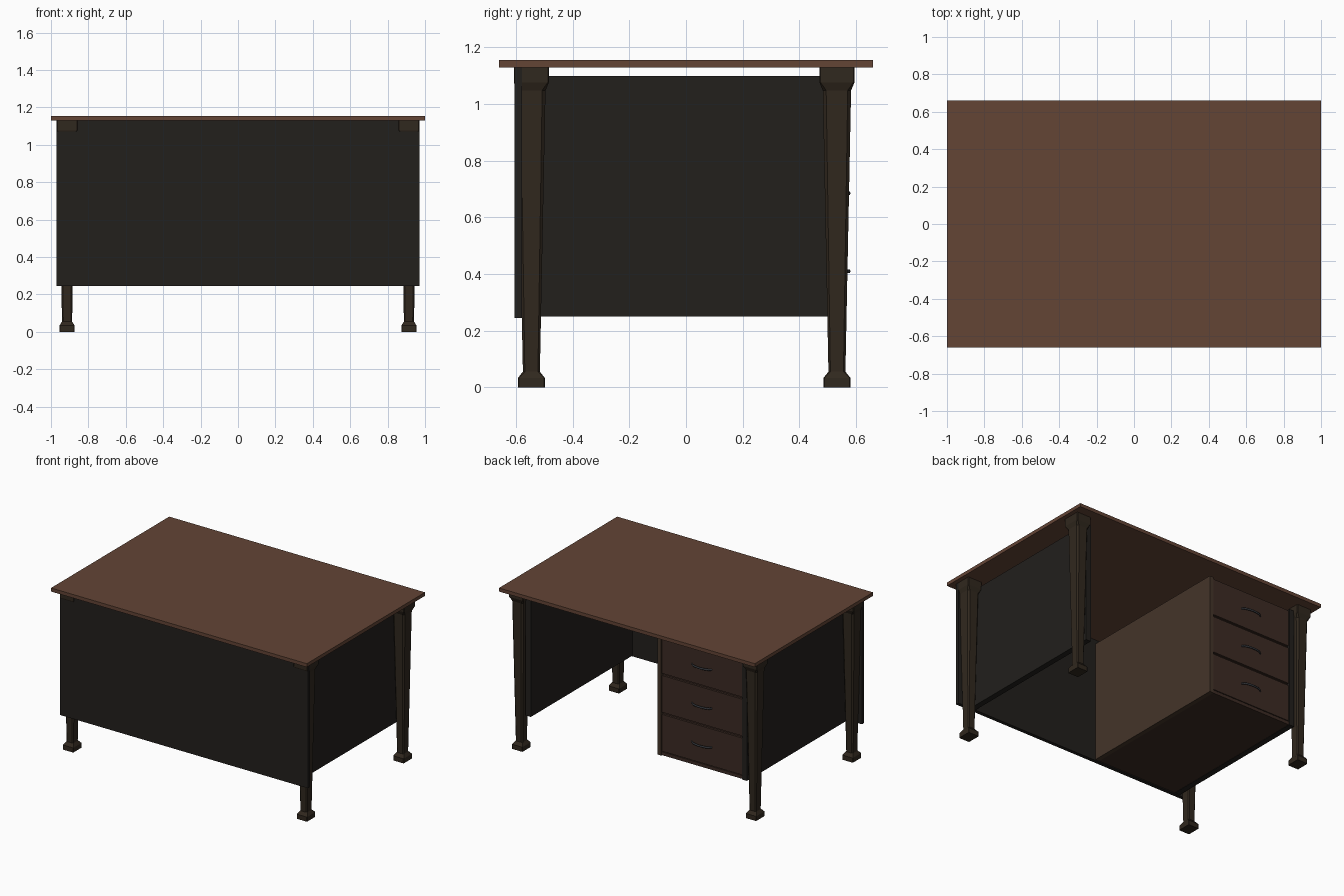
import bpy, bmesh, math

if "Cube" in bpy.data.objects:
    bpy.data.objects.remove(bpy.data.objects["Cube"])


def material(name, rgb):
    m = bpy.data.materials.new(name)
    m.diffuse_color = (*rgb, 1)
    m.use_nodes = True
    m.node_tree.nodes["Principled BSDF"].inputs["Base Color"].default_value = m.diffuse_color
    return m


TOP = material("top_wood", (0.125, 0.058, 0.036))
PANEL = material("dark_panel", (0.016, 0.014, 0.012))
LEG = material("leg_wood", (0.030, 0.021, 0.013))
CABINET = material("cabinet_wood", (0.058, 0.035, 0.022))
DRAWER = material("drawer_wood", (0.045, 0.024, 0.017))
METAL = material("handle_metal", (0.05, 0.055, 0.065))


def finish(name, bm, mat):
    bmesh.ops.recalc_face_normals(bm, faces=bm.faces)
    me = bpy.data.meshes.new(name)
    bm.to_mesh(me)
    bm.free()
    me.materials.append(mat)
    ob = bpy.data.objects.new(name, me)
    bpy.context.collection.objects.link(ob)
    return ob


def box(name, x, y, z, mat):
    """Box from (min, max) ranges on each axis."""
    bm = bmesh.new()
    bmesh.ops.create_cube(bm, size=1)
    for v in bm.verts:
        for i, (lo, hi) in enumerate((x, y, z)):
            v.co[i] = (lo + hi) / 2 + v.co[i] * (hi - lo)
    return finish(name, bm, mat)


def leg(name, cx, cy):
    """Tapered leg with chamfered corners: (z, half x, half y, chamfer)."""
    profile = [(0, .041, .0475, .003), (.033, .041, .0475, .003),
               (.055, .027, .030, .007), (1.048, .045, .050, .012),
               (1.077, .056, .062, .004), (1.13, .056, .062, .004)]
    bm = bmesh.new()
    rings = []
    for z, a, b, c in profile:
        pts = [(a, -b + c), (a, b - c), (a - c, b), (-a + c, b),
               (-a, b - c), (-a, -b + c), (-a + c, -b), (a - c, -b)]
        rings.append([bm.verts.new((cx + x, cy + y, z)) for x, y in pts])
    for lo, hi in zip(rings, rings[1:]):
        for i in range(8):
            j = (i + 1) % 8
            bm.faces.new((lo[i], lo[j], hi[j], hi[i]))
    bm.faces.new(rings[0])
    bm.faces.new(rings[-1])
    finish(name, bm, LEG)


def handle(name, cx, y, z):
    """Bowed bar handle swept along an arc."""
    bm = bmesh.new()
    rings = []
    n = 10
    for i in range(n + 1):
        t = -1 + 2 * i / n
        out = y + 0.026 * math.cos(t * math.pi / 2) ** 0.6 if abs(t) < 1 else y - 0.002
        rings.append([bm.verts.new((cx + 0.08 * t, out + 0.005 * math.cos(k * math.pi / 3),
                                    z + 0.007 * math.sin(k * math.pi / 3))) for k in range(6)])
    for a, b in zip(rings, rings[1:]):
        for k in range(6):
            m = (k + 1) % 6
            bm.faces.new((a[k], a[m], b[m], b[k]))
    bm.faces.new(rings[0])
    bm.faces.new(rings[-1])
    for f in bm.faces:
        f.smooth = len(f.verts) == 4
    finish(name, bm, METAL)


# Desk top and modesty panel
box("desk_top", (-1, 1), (-.66, .66), (1.13, 1.155), TOP)
box("front_panel", (-.97, .97), (-.605, -.58), (.245, 1.13), PANEL)

# Side panels and legs
for side, s in (("left", -1), ("right", 1)):
    box(side + "_side_panel", sorted((s * .825, s * .865)), (-.58, .555), (.25, 1.10), PANEL)
    leg(f"front_{side}_leg", s * .914, -.546)
    leg(f"back_{side}_leg", s * .914, .533)

# Drawer cabinet, open towards the back
box("cabinet_inner_wall", (-.195, -.165), (-.58, .555), (.25, 1.10), CABINET)
box("cabinet_bottom", (-.825, -.195), (-.58, .55), (.252, .275), DRAWER)
box("cabinet_top", (-.825, -.195), (-.58, .535), (1.09, 1.10), CABINET)

# Drawers with rails between them
for i, zc in enumerate((.41, .685, .96)):
    box(f"drawer_front_{i + 1}", (-.822, -.198), (.525, .55), (zc - .13, zc + .13), DRAWER)
    if i:
        box(f"drawer_rail_{i}", (-.825, -.195), (.50, .535), (zc - .145, zc - .13), DRAWER)
    handle(f"drawer_handle_{i + 1}", -.51, .55, zc)
